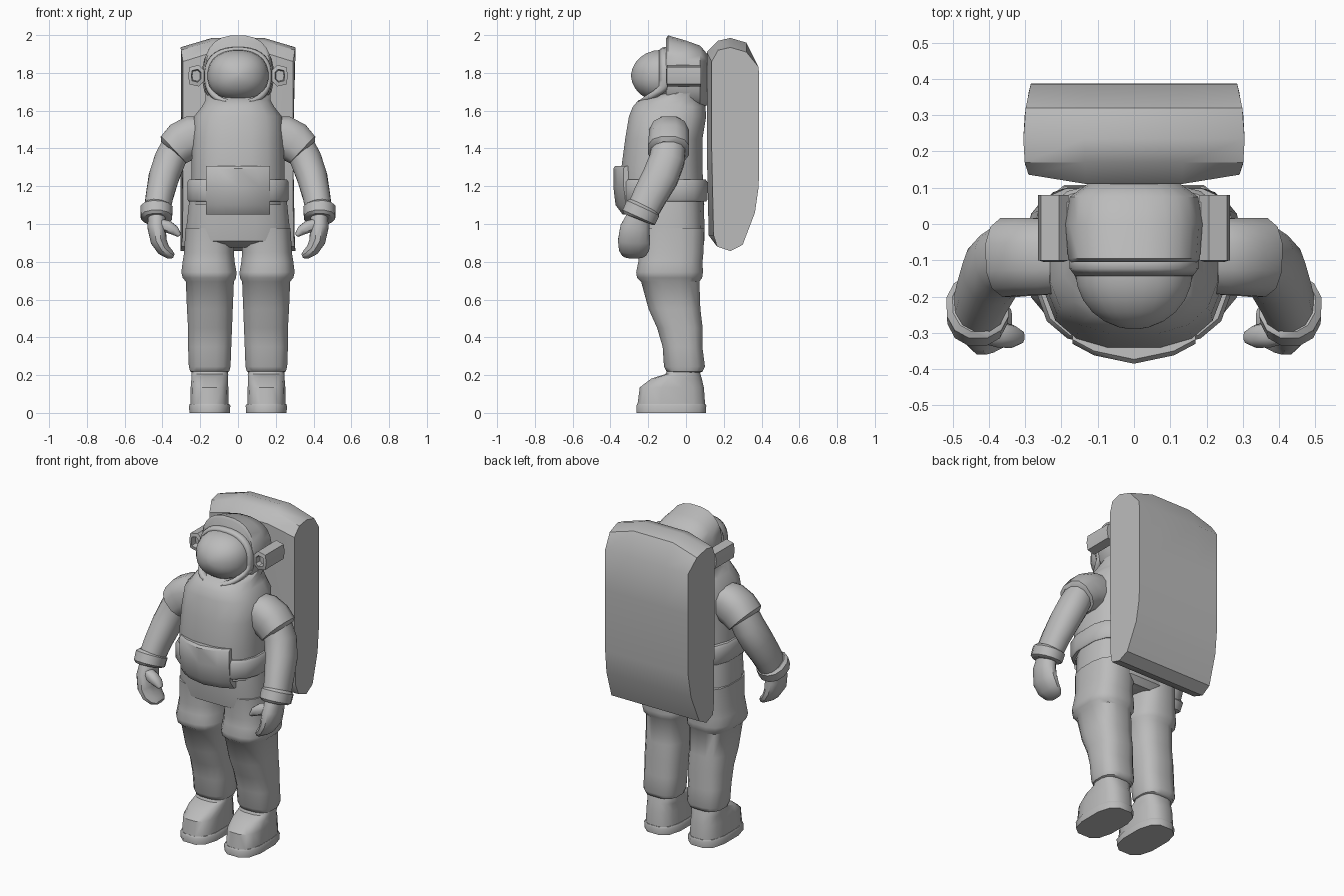
import bpy, bmesh, math
from mathutils import Vector

if "Cube" in bpy.data.objects:
    bpy.data.objects.remove(bpy.data.objects["Cube"])

suit = bpy.data.materials.new("suit_grey")
suit.diffuse_color = (0.5, 0.5, 0.5, 1)
suit.use_nodes = True
suit.node_tree.nodes["Principled BSDF"].inputs["Base Color"].default_value = suit.diffuse_color


def loft(name, rings, mirror=False, angle=40):
    """Skin a list of closed rings, cap both ends."""
    bm = bmesh.new()
    rows = [[bm.verts.new(p) for p in r] for r in rings]
    n = len(rows[0])
    for a, b in zip(rows, rows[1:]):
        for i in range(n):
            j = (i + 1) % n
            bm.faces.new((a[i], a[j], b[j], b[i]))
    bm.faces.new(rows[0])
    bm.faces.new(rows[-1])
    bmesh.ops.recalc_face_normals(bm, faces=bm.faces)
    me = bpy.data.meshes.new(name)
    bm.to_mesh(me)
    bm.free()
    me.materials.append(suit)
    ob = bpy.data.objects.new(name, me)
    bpy.context.collection.objects.link(ob)
    bpy.ops.object.select_all(action='DESELECT')
    ob.select_set(True)
    bpy.context.view_layer.objects.active = ob
    bpy.ops.object.shade_smooth_by_angle(angle=math.radians(angle))
    if mirror:
        ob.modifiers.new("mirror", 'MIRROR').use_mirror_merge = False
    return ob


def oval(n, p):
    """Unit superellipse points."""
    out = []
    for i in range(n):
        a = 2 * math.pi * (i + 0.5) / n
        c, s = math.cos(a), math.sin(a)
        out.append((math.copysign(abs(c) ** (2 / p), c), math.copysign(abs(s) ** (2 / p), s)))
    return out


def stack(name, secs, p=2.6, n=16, **kw):
    """Horizontal sections: z, x min, x max, y front, y back."""
    rings = [[((a + b) / 2 + (b - a) / 2 * c, (f + k) / 2 + (k - f) / 2 * s, z)
              for c, s in oval(n, p)] for z, a, b, f, k in secs]
    return loft(name, rings, **kw)


def tube(name, stations, p=2.2, n=12, **kw):
    """Sections square to a path: centre, radius across, radius front to back."""
    pts = [Vector(s[0]) for s in stations]
    rings = []
    for i, (_, ru, rv) in enumerate(stations):
        t = (pts[min(i + 1, len(pts) - 1)] - pts[max(i - 1, 0)]).normalized()
        u = Vector((0, 1, 0)).cross(t).normalized()
        v = t.cross(u)
        rings.append([pts[i] + u * ru * c + v * rv * s for c, s in oval(n, p)])
    return loft(name, rings, **kw)


# Torso, collar and pelvis
stack("torso", [(z, -w, w, f, b) for z, w, f, b in (
    (1.10, .25, -.335, .10), (1.30, .25, -.345, .09), (1.45, .245, -.325, .09),
    (1.57, .235, -.305, .11), (1.62, .195, -.285, .105), (1.655, .175, -.255, .10),
    (1.70, .175, -.10, .10))])
stack("pelvis", [(z, -w, w, f, b) for z, w, f, b in (
    (1.14, .26, -.285, .095), (1.0, .275, -.28, .10), (.91, .275, -.265, .10), (.875, .22, -.20, .07))], p=3)
stack("belt", [(z, -w, w, -w - .07, w - .155) for z, w in (
    (1.12, .265), (1.13, .272), (1.22, .272), (1.235, .262))], p=3)

# Front pouch with bowed face
rings = []
for x in (-.17, -.11, 0, .11, .17):
    f = -.385 + .055 * (x / .17) ** 2
    rings.append([(x, y, z) for y, z in (
        (-.25, 1.30), (f + .012, 1.308), (f, 1.295), (f, 1.20),
        (f + .012, 1.10), (f + .05, 1.05), (-.25, 1.05))])
loft("front_pouch", rings)

# Helmet hood, an arch lofted front to back
rings = []
for y, w, top, bot in ((-.105, .175, 1.985, 1.61), (-.095, .183, 2.0, 1.60), (0, .19, 1.972, 1.60),
                       (.075, .178, 1.945, 1.60), (.113, .125, 1.90, 1.63)):
    rings.append([(w * c, y, 1.79 + s * ((top - 1.79) if s > 0 else (1.79 - bot)))
                  for c, s in oval(24, 2.5)])
loft("helmet", rings)

# Visor dome
rings = []
for i in range(1, 12):
    a = math.pi * i / 12
    r = math.sin(a)
    rings.append([(.163 * r * c, -.13 + .16 * math.cos(a), 1.785 + .138 * r * s)
                  for c, s in oval(24, 2.25)])
rings.append([(.01 * c, -.29, 1.785 + .01 * s) for c, s in oval(24, 2.25)])
loft("visor", rings, angle=60)

# Visor frame, a closed bead that sweeps forward at the chin
bm = bmesh.new()
rows = []
for c, s in oval(32, 2.4):
    fwd = max(0, (-s - .45) / .55)
    rows.append([bm.verts.new(((.163 + .015 * dx) * c, -.115 - .12 * fwd ** .8 + .028 * dy,
                               1.782 + (.14 + .014 * dx) * s))
                 for dx, dy in ((-1, -.3), (0, -1), (1, -.3), (1.2, 1), (-1, 1))])
for i in range(32):
    a, b = rows[i], rows[(i + 1) % 32]
    for k in range(5):
        m = (k + 1) % 5
        bm.faces.new((a[k], a[m], b[m], b[k]))
bmesh.ops.recalc_face_normals(bm, faces=bm.faces)
me = bpy.data.meshes.new("visor_frame")
bm.to_mesh(me)
bm.free()
me.materials.append(suit)
me.shade_smooth()
bpy.context.collection.objects.link(bpy.data.objects.new("visor_frame", me))

# Helmet side lamps with recessed fronts
rings = []
for y, k in ((.08, 1), (-.1, 1), (-.105, .6), (-.07, .5)):
    rings.append([(.222 + x * k, y, 1.785 + z * k) for x, z in (
        (-.042, .03), (-.015, .057), (.035, .045), (.042, 0), (.035, -.045), (-.015, -.057), (-.042, -.03))])
loft("helmet_lamps", rings, mirror=True, angle=30)
loft("lamp_mounts", [[(x, y, z) for y, z in ((-.06, 1.75), (.06, 1.75), (.06, 1.82), (-.06, 1.82))]
                     for x in (.15, .20)], mirror=True)

# Backpack, a side profile lofted across x
profile = ((.11, 1.91), (.17, 1.97), (.235, 1.985), (.32, 1.96), (.385, 1.83), (.387, 1.58),
           (.385, 1.2), (.365, 1.06), (.30, .89), (.235, .857), (.165, .88), (.12, .94), (.11, 1.4))
rings = []
for k in (-1, -.45, .45, 1):
    ring = []
    for y, z in profile:
        end = abs(k) == 1
        w = .305 - .9 * (y - .235) ** 2
        yy = y + (.026 if end and y < .15 else 0)
        ring.append((k * w, yy, z - (.05 if end and z > 1.9 else 0)))
    rings.append(ring)
loft("backpack", rings, angle=35)

# Sleeves, forearms and wrist cuffs
tube("sleeves", [((.17, -.09, 1.475), .10, .10), ((.24, -.09, 1.462), .115, .108),
                 ((.295, -.09, 1.435), .113, .11), ((.342, -.092, 1.392), .10, .112),
                 ((.347, -.092, 1.386), .08, .09)], p=2.5, mirror=True)
tube("forearms", [((.325, -.09, 1.42), .08, .09), ((.36, -.10, 1.34), .086, .096),
                  ((.392, -.135, 1.25), .083, .098), ((.415, -.19, 1.15), .075, .092),
                  ((.432, -.24, 1.05), .07, .085)], mirror=True)
tube("wrist_cuffs", [((.43, -.223, 1.093), .072, .085), ((.431, -.228, 1.083), .088, .098),
                     ((.432, -.25, 1.035), .085, .097), ((.432, -.254, 1.025), .07, .085)], mirror=True)

# Mitten hands and thumbs
tube("hands", [((.43, -.25, 1.05), .048, .06), ((.43, -.27, .98), .05, .08),
               ((.42, -.275, .91), .044, .088), ((.395, -.275, .865), .036, .082),
               ((.36, -.275, .838), .026, .065), ((.34, -.275, .83), .012, .04)], mirror=True)
tube("thumbs", [((.43, -.29, 1.005), .03, .035), ((.37, -.305, .985), .034, .036),
                ((.335, -.31, .965), .027, .032), ((.31, -.312, .94), .012, .018)], n=10, mirror=True)

# Trouser legs with knee cuffs
stack("legs", [(.98, .02, .28, -.26, .10), (.85, .02, .287, -.25, .095), (.80, .016, .295, -.255, .09),
               (.745, .006, .302, -.266, .092), (.715, .008, .295, -.262, .088), (.695, .02, .278, -.24, .073),
               (.55, .026, .272, -.20, .078), (.45, .03, .266, -.155, .09), (.35, .034, .266, -.125, .088),
               (.245, .038, .262, -.118, .102), (.22, .045, .255, -.105, .09), (.213, .06, .24, -.09, .075)],
      p=2.7, mirror=True)

# Boots and soles
stack("boots", [(.25, .06, .24, -.09, .065), (.205, .05, .248, -.11, .078), (.182, .052, .248, -.185, .085),
                (.135, .05, .252, -.247, .097), (.04, .048, .254, -.26, .104)], p=2.8, mirror=True)
stack("soles", [(.048, .044, .257, -.262, .108), (.038, .038, .262, -.268, .112), (0, .04, .26, -.266, .11)],
      p=2.8, n=12, mirror=True)
